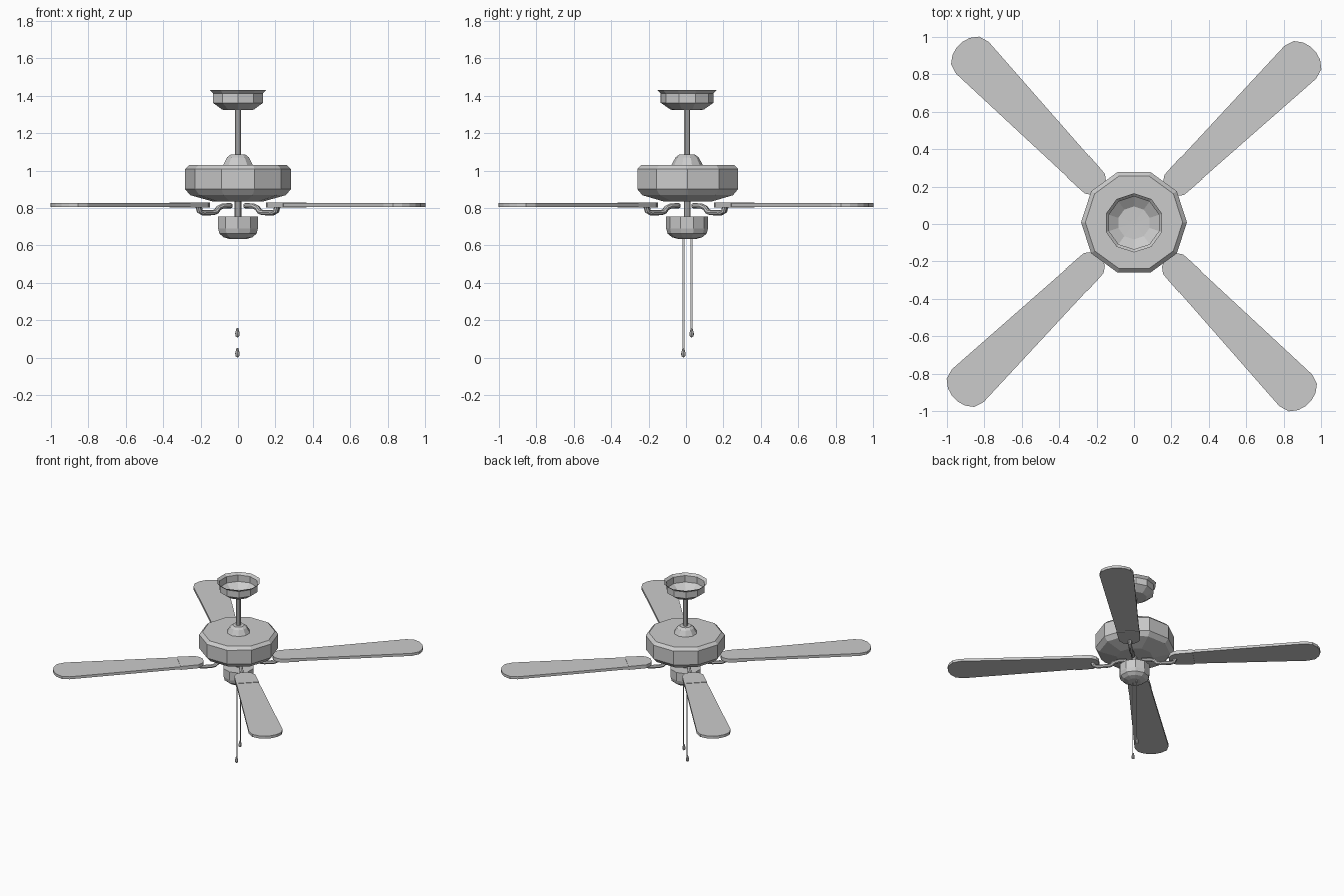
import bpy, bmesh, math
from mathutils import Matrix, Vector

if "Cube" in bpy.data.objects:
    bpy.data.objects.remove(bpy.data.objects["Cube"])


def finish(name, bm):
    bmesh.ops.recalc_face_normals(bm, faces=bm.faces)
    me = bpy.data.meshes.new(name)
    bm.to_mesh(me)
    bm.free()
    ob = bpy.data.objects.new(name, me)
    bpy.context.collection.objects.link(ob)
    return ob


def lathe(name, profile, sides=10, turn=0.0, x=0.0, y=0.006):
    """Faceted solid of revolution from (radius, z) points; radius 0 makes a pole."""
    bm = bmesh.new()
    rings = []
    for r, z in profile:
        if r == 0:
            rings.append([bm.verts.new((x, y, z))] * sides)
        else:
            rings.append([bm.verts.new((x + r * math.cos(turn + math.tau * i / sides),
                                        y + r * math.sin(turn + math.tau * i / sides), z))
                          for i in range(sides)])
    for a, b in zip(rings, rings[1:]):
        for i in range(sides):
            j = (i + 1) % sides
            corners = list(dict.fromkeys([a[i], a[j], b[j], b[i]]))
            bm.faces.new(corners)
    return finish(name, bm)


def slab(name, outline, z0, z1, angle):
    """Flat outline extruded from z0 to z1, then turned about z."""
    bm = bmesh.new()
    face = bm.faces.new([bm.verts.new((u, v, z0)) for u, v in outline])
    new = bmesh.ops.extrude_face_region(bm, geom=[face])["geom"]
    bmesh.ops.translate(bm, vec=(0, 0, z1 - z0),
                        verts=[g for g in new if isinstance(g, bmesh.types.BMVert)])
    bm.transform(Matrix.Rotation(angle, 4, 'Z'))
    return finish(name, bm)


def tube(name, path, radius, angle, sides=8):
    """Capped tube along a (u, z) path in the radial plane."""
    pts = [Vector((u, 0, z)) for u, z in path]
    bm = bmesh.new()
    rings = []
    for i, p in enumerate(pts):
        t = (pts[min(i + 1, len(pts) - 1)] - pts[max(i - 1, 0)]).normalized()
        side = Vector((0, 1, 0))
        up = t.cross(side)
        rings.append([bm.verts.new(p + radius * (side * math.cos(math.tau * k / sides)
                                                 + up * math.sin(math.tau * k / sides)))
                      for k in range(sides)])
    for a, b in zip(rings, rings[1:]):
        for k in range(sides):
            j = (k + 1) % sides
            bm.faces.new((a[k], a[j], b[j], b[k]))
    bm.faces.new(rings[0])
    bm.faces.new(rings[-1])
    bm.transform(Matrix.Rotation(angle, 4, 'Z'))
    return finish(name, bm)


HALF = math.radians(18)

# Ceiling canopy, an open bowl
lathe("ceiling_canopy", [(.158, 1.43), (.141, 1.413), (.141, 1.362), (.088, 1.325), (0, 1.322)],
      turn=HALF)

# Down rod
lathe("down_rod", [(0, 1.33), (.017, 1.33), (.017, 1.07), (0, 1.07)])

# Bell-shaped collar above the motor
lathe("rod_collar", [(0, 1.085), (.042, 1.085), (.062, 1.07), (.086, 1.025), (0, 1.025)], turn=HALF)

# Motor housing
lathe("motor_housing", [(0, 1.03), (.26, 1.03), (.283, 1.008), (.283, .90),
                        (.255, .868), (.13, .833), (0, .833)], y=.009)

# Lower stem and switch housing
lathe("lower_stem", [(0, .84), (.018, .84), (.018, .75), (0, .75)])
lathe("switch_housing", [(0, .755), (.112, .755), (.112, .69), (.104, .662),
                         (.08, .643), (.045, .633), (0, .633)], turn=HALF)

# Blade, bracket pad and bent arm, four times around
blade_half = [(.40, .079), (1.24, .122), (1.295, .105), (1.325, .065), (1.338, .022)]
pad_half = [(.43, .083), (.35, .079), (.30, .075), (.268, .052), (.252, .02)]
arm_path = [(.055, .812), (.115, .81), (.145, .80), (.165, .78), (.19, .775),
            (.265, .774), (.288, .782), (.30, .812)]


def mirrored(half):
    return half + [(u, -v) for u, v in reversed(half)]


for n in range(4):
    a = math.radians(44.2 + 90 * n)
    slab(f"fan_blade_{n + 1}", mirrored(blade_half), .805, .825, a)
    slab(f"blade_bracket_{n + 1}", mirrored(pad_half), .801, .828, a)
    tube(f"blade_arm_{n + 1}", arm_path, .014, a)

# Pull cords (flat ribbons) with weighted ends
for name, y, z in (("long", -.014, 0.0), ("short", .03, .107)):
    bm = bmesh.new()
    bm.faces.new([bm.verts.new(c) for c in ((0, y - .005, z + .045), (0, y + .005, z + .045),
                                            (0, y + .005, .64), (0, y - .005, .64))])
    finish(f"{name}_pull_cord", bm)
    lathe(f"{name}_cord_weight", [(0, z + .05), (.005, z + .05), (.012, z + .022),
                                  (.011, z + .008), (0, z)], sides=8, x=-.003, y=y)
